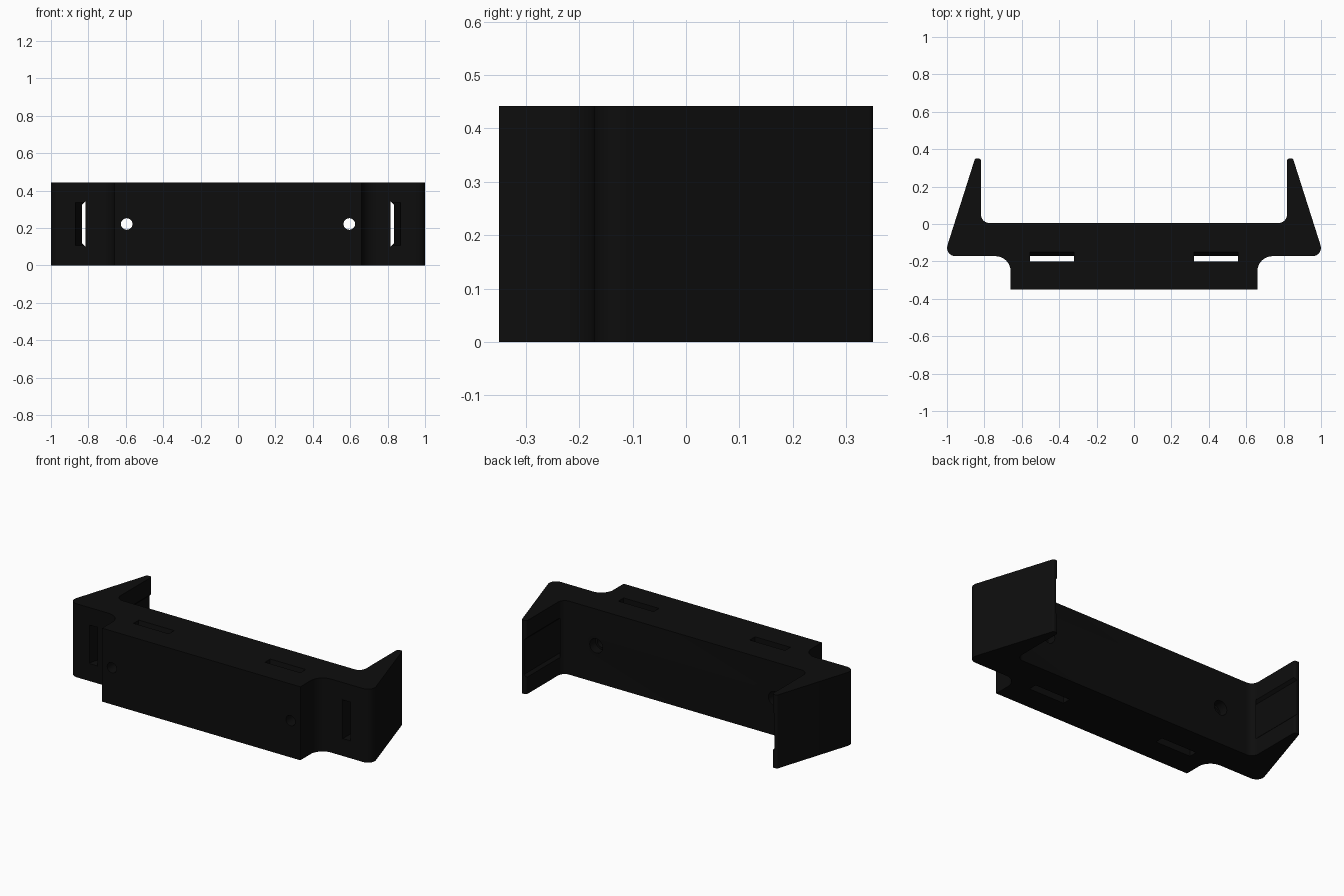
import bpy, bmesh, math
from mathutils import Vector

if "Cube" in bpy.data.objects:
    bpy.data.objects.remove(bpy.data.objects["Cube"])

H = 0.442          # height of the bracket
WALL = 0.818       # inner face of the arms


def rounded(points, steps=8):
    """Closed 2D outline from (x, y, radius) corners."""
    out = []
    n = len(points)
    for i, (x, y, r) in enumerate(points):
        p = Vector((x, y))
        if r == 0:
            out.append(p)
            continue
        a = (Vector(points[i - 1][:2]) - p).normalized()
        b = (Vector(points[(i + 1) % n][:2]) - p).normalized()
        half = a.angle(b) / 2
        c = p + (a + b).normalized() * (r / math.sin(half))
        t = r / math.tan(half)
        va, vb = p + a * t - c, p + b * t - c
        sweep = va.angle_signed(vb)
        for k in range(steps + 1):
            ang = -sweep * k / steps
            out.append(c + Vector((va.x * math.cos(ang) - va.y * math.sin(ang),
                                   va.x * math.sin(ang) + va.y * math.cos(ang))))
    return out


def prism(name, outline, axis, lo, hi):
    """Extrude a 2D outline along an axis from lo to hi."""
    def place(p, d):
        u, v = p
        return {'x': (d, u, v), 'y': (u, d, v), 'z': (u, v, d)}[axis]
    bm = bmesh.new()
    a = [bm.verts.new(place(p, lo)) for p in outline]
    b = [bm.verts.new(place(p, hi)) for p in outline]
    bm.faces.new(a)
    bm.faces.new(b)
    for i in range(len(a)):
        j = (i + 1) % len(a)
        bm.faces.new((a[i], a[j], b[j], b[i]))
    bmesh.ops.recalc_face_normals(bm, faces=bm.faces)
    me = bpy.data.meshes.new(name)
    bm.to_mesh(me)
    bm.free()
    ob = bpy.data.objects.new(name, me)
    bpy.context.collection.objects.link(ob)
    return ob


def circle(cx, cz, r, n=32):
    return [(cx + r * math.cos(math.tau * i / n), cz + r * math.sin(math.tau * i / n))
            for i in range(n)]


# Bracket body: mirrored plan outline with rounded corners
half = [(0.66, -0.35, 0), (0.66, -0.172, 0.08), (1.016, -0.172, 0.045),
        (0.850, 0.35, 0.011), (WALL, 0.35, 0.013), (WALL, 0.005, 0.045)]
outline = rounded(half + [(-x, y, r) for x, y, r in reversed(half)])
body = prism("bracket_body", outline, 'z', 0, H)

cutters = []
for s in (1, -1):
    # Screw hole with a wider recess at the back
    cutters.append(prism("screw_hole", circle(s * 0.595, H / 2, 0.031), 'y', -0.5, 0.2))
    cutters.append(prism("screw_recess", circle(s * 0.595, H / 2, 0.043), 'y', -0.05, 0.1))
    # Vertical strap slot, slightly flared at its ends
    flare = [(-0.20, -0.1), (-0.20, H + 0.1), (-0.15, H + 0.1), (-0.15, H),
             (-0.17, H - 0.1), (-0.17, 0.1), (-0.15, 0), (-0.15, -0.1)]
    cutters.append(prism("strap_slot", flare, 'x', s * 0.32, s * 0.555))
    # Shallow chamfered groove along the arm's inner face
    groove = [(s * 0.815, 0.102), (s * 0.815, 0.340), (s * 0.818, 0.340),
              (s * 0.833, 0.325), (s * 0.833, 0.117), (s * 0.818, 0.102)]
    cutters.append(prism("arm_groove", groove, 'y', -0.3, 0.5))
    # Wider slot mouth on the front of the arm
    mouth = [(s * 0.820, -0.25), (s * 0.870, -0.25), (s * 0.870, -0.15),
             (s * 0.826, 0.02), (s * 0.820, 0.02)]
    cutters.append(prism("slot_mouth", mouth, 'z', 0.105, 0.337))

bpy.context.view_layer.objects.active = body
body.select_set(True)
for c in cutters:
    m = body.modifiers.new("cut", 'BOOLEAN')
    m.operation = 'DIFFERENCE'
    m.solver = 'EXACT'
    m.object = c
    bpy.ops.object.modifier_apply(modifier=m.name)
    bpy.data.objects.remove(c)

bpy.ops.object.shade_smooth_by_angle(angle=math.radians(30))

# Black finish
mat = bpy.data.materials.new("black")
mat.diffuse_color = (0.004, 0.004, 0.004, 1)
mat.use_nodes = True
mat.node_tree.nodes["Principled BSDF"].inputs["Base Color"].default_value = mat.diffuse_color
body.data.materials.clear()
body.data.materials.append(mat)
